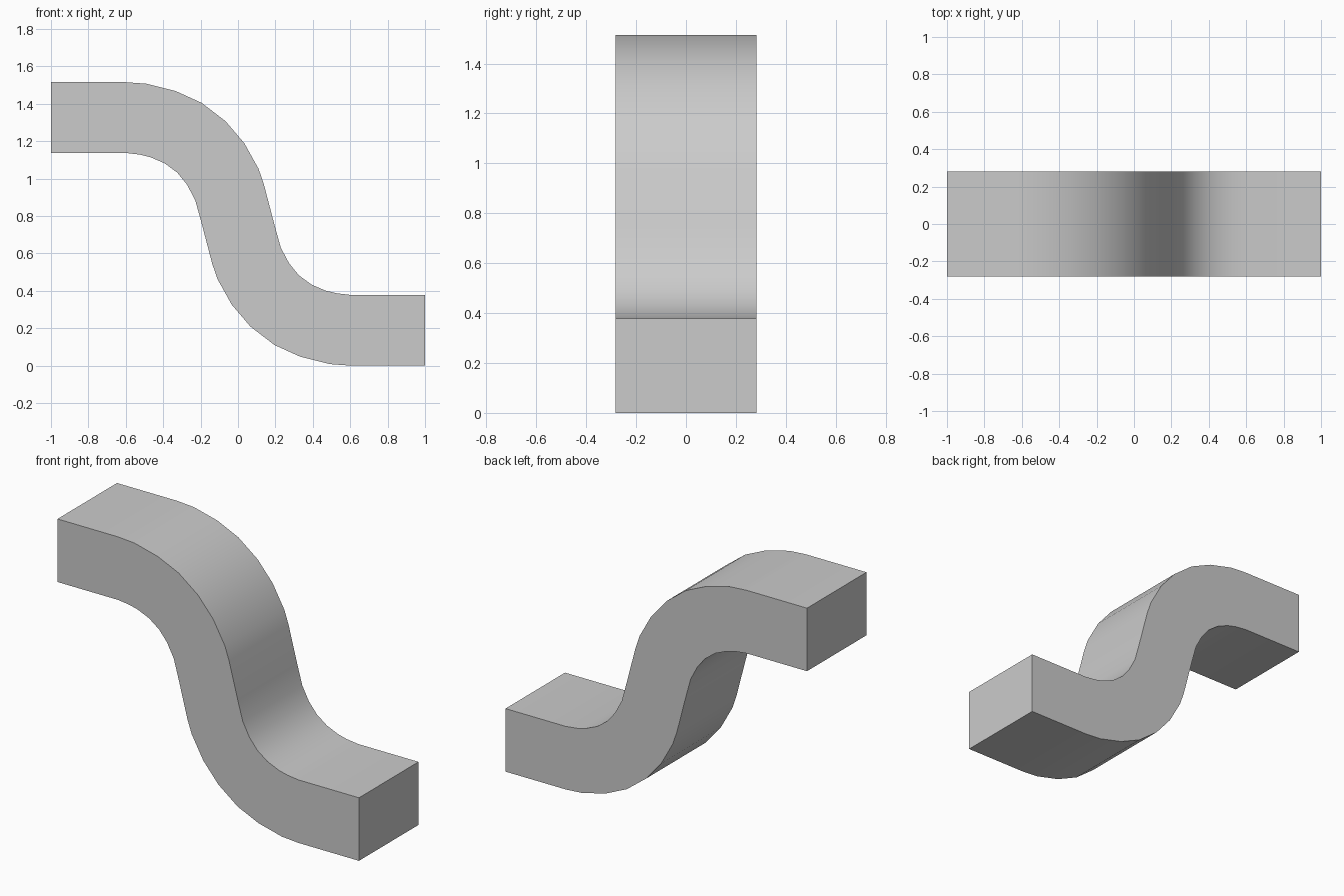
import bpy
import bmesh
import math

cube = bpy.data.objects.get("Cube")
if cube:
    bpy.data.objects.remove(cube, do_unlink=True)

HEIGHT = 1.515
HALF_DEPTH = 0.282

# Plain grey material
grey = bpy.data.materials.new("light grey")
grey.use_nodes = True
colour = (0.6, 0.6, 0.6, 1.0)
grey.diffuse_color = colour
grey.node_tree.nodes["Principled BSDF"].inputs["Base Color"].default_value = colour

# Upper edge of the S-shaped bar, from the high end to the low end
upper = [
    (-1.0, HEIGHT), (-0.6, HEIGHT), (-0.49, 1.507), (-0.334, 1.468),
    (-0.195, 1.405), (-0.067, 1.307), (0.033, 1.19), (0.11, 1.052),
    (0.138, 0.97), (0.197, 0.745), (0.229, 0.63), (0.273, 0.547),
    (0.325, 0.483), (0.393, 0.433), (0.468, 0.401), (0.525, 0.387),
    (0.6, 0.378), (1.0, 0.378),
]
# The lower edge is the upper edge turned half a turn
lower = [(-x, HEIGHT - z) for x, z in upper]

# Extrude the outline through the depth
bm = bmesh.new()
front = bm.faces.new([bm.verts.new((x, -HALF_DEPTH, z)) for x, z in upper + lower])
result = bmesh.ops.extrude_face_region(bm, geom=[front], use_keep_orig=True)
back_verts = [v for v in result["geom"] if isinstance(v, bmesh.types.BMVert)]
bmesh.ops.translate(bm, verts=back_verts, vec=(0, 2 * HALF_DEPTH, 0))
bmesh.ops.recalc_face_normals(bm, faces=bm.faces)

mesh = bpy.data.meshes.new("curved_bar")
bm.to_mesh(mesh)
bm.free()
mesh.materials.append(grey)
bar = bpy.data.objects.new("curved_bar", mesh)
bpy.context.collection.objects.link(bar)

# Smooth bends with crisp borders
bpy.ops.object.select_all(action="DESELECT")
bar.select_set(True)
bpy.context.view_layer.objects.active = bar
bpy.ops.object.shade_smooth_by_angle(angle=math.radians(35))
